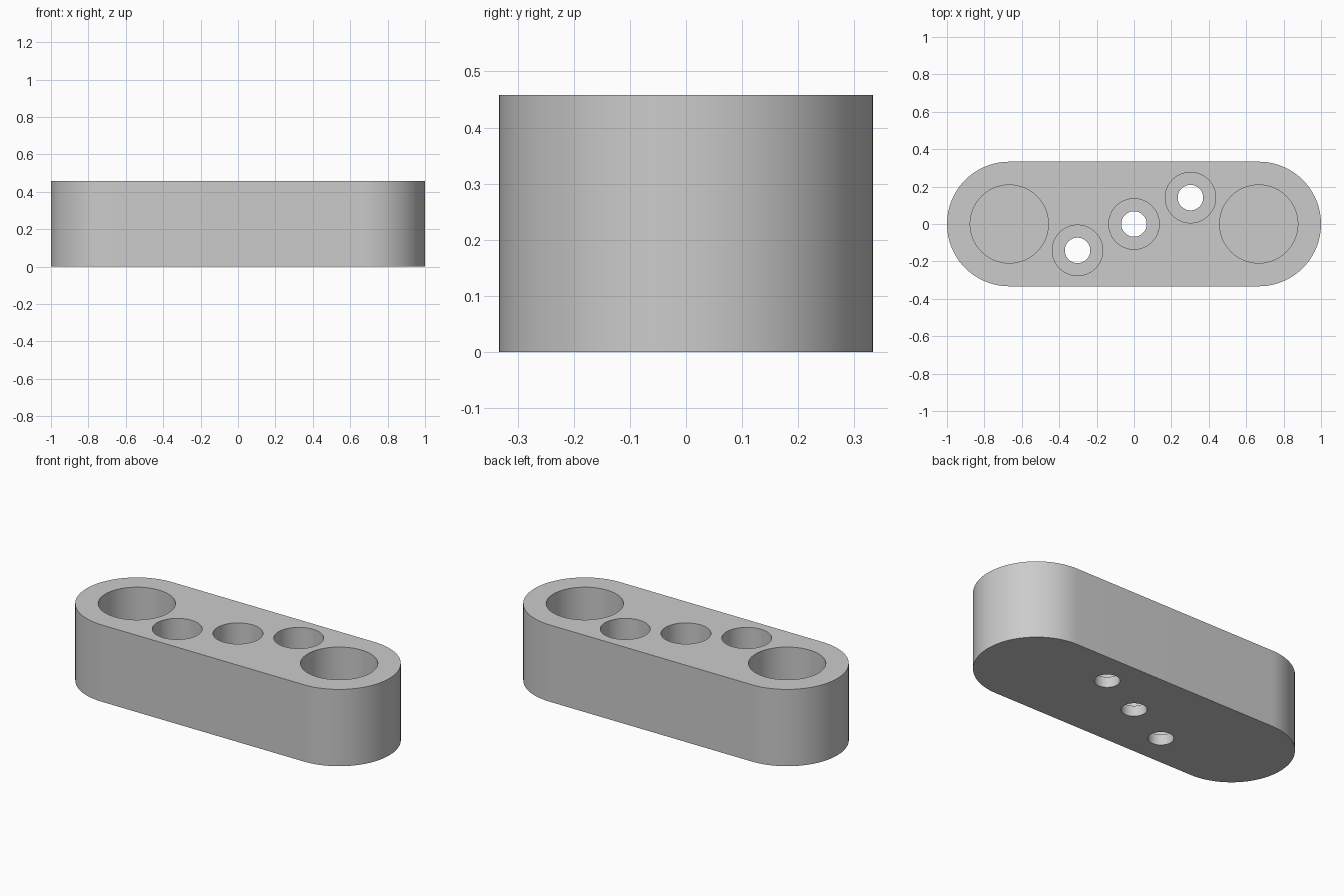
import bpy
import bmesh
import math

cube = bpy.data.objects.get("Cube")
if cube:
    bpy.data.objects.remove(cube, do_unlink=True)

HEIGHT = 0.458
END_RADIUS = 0.333
END_X = 1 - END_RADIUS
FLOOR = 0.0625

grey = bpy.data.materials.new("plain grey")
grey.use_nodes = True
grey.diffuse_color = (0.6, 0.6, 0.6, 1)
grey.node_tree.nodes["Principled BSDF"].inputs["Base Color"].default_value = grey.diffuse_color


def prism(name, outline, bottom, top):
    """Extrude a closed outline from bottom to top."""
    bm = bmesh.new()
    base = bm.faces.new([bm.verts.new((x, y, bottom)) for x, y in outline])
    new = bmesh.ops.extrude_face_region(bm, geom=[base])["geom"]
    verts = [v for v in new if isinstance(v, bmesh.types.BMVert)]
    bmesh.ops.translate(bm, verts=verts, vec=(0, 0, top - bottom))
    bmesh.ops.recalc_face_normals(bm, faces=bm.faces)
    mesh = bpy.data.meshes.new(name)
    bm.to_mesh(mesh)
    bm.free()
    mesh.materials.append(grey)
    obj = bpy.data.objects.new(name, mesh)
    bpy.context.collection.objects.link(obj)
    return obj


def arc(cx, cy, radius, start, sweep, steps):
    return [(cx + radius * math.cos(start + sweep * i / steps),
             cy + radius * math.sin(start + sweep * i / steps)) for i in range(steps)]


def bore(name, x, y, radius, bottom):
    """Cut a round hole down from the top to the given level."""
    cutter = prism(name, arc(x, y, radius, 0, math.tau, 64), bottom, HEIGHT + 0.1)
    cutter.hide_render = True
    cut = body.modifiers.new(name, "BOOLEAN")
    cut.operation = "DIFFERENCE"
    cut.solver = "EXACT"
    cut.object = cutter
    bpy.context.view_layer.objects.active = body
    bpy.ops.object.modifier_apply(modifier=cut.name)
    bpy.data.objects.remove(cutter, do_unlink=True)


# Rounded slab
right_end = arc(END_X, 0, END_RADIUS, -math.pi / 2, math.pi, 48)
right_end.append((END_X, END_RADIUS))
body = prism("body", right_end + [(-x, -y) for x, y in right_end], 0, HEIGHT)

# Blind pockets at both ends
for side in (-1, 1):
    bore("end_pocket", side * END_X, 0, 0.209, FLOOR)

# Diagonal row of counterbored through holes
for step in (-1, 0, 1):
    x, y = step * 0.302, step * 0.141
    bore("counterbore", x, y, 0.135, FLOOR)
    bore("screw_hole", x, y, 0.068, -0.1)

# Smooth walls with sharp rims
bpy.ops.object.select_all(action="DESELECT")
body.select_set(True)
bpy.context.view_layer.objects.active = body
bpy.ops.object.shade_smooth_by_angle(angle=math.radians(30))
